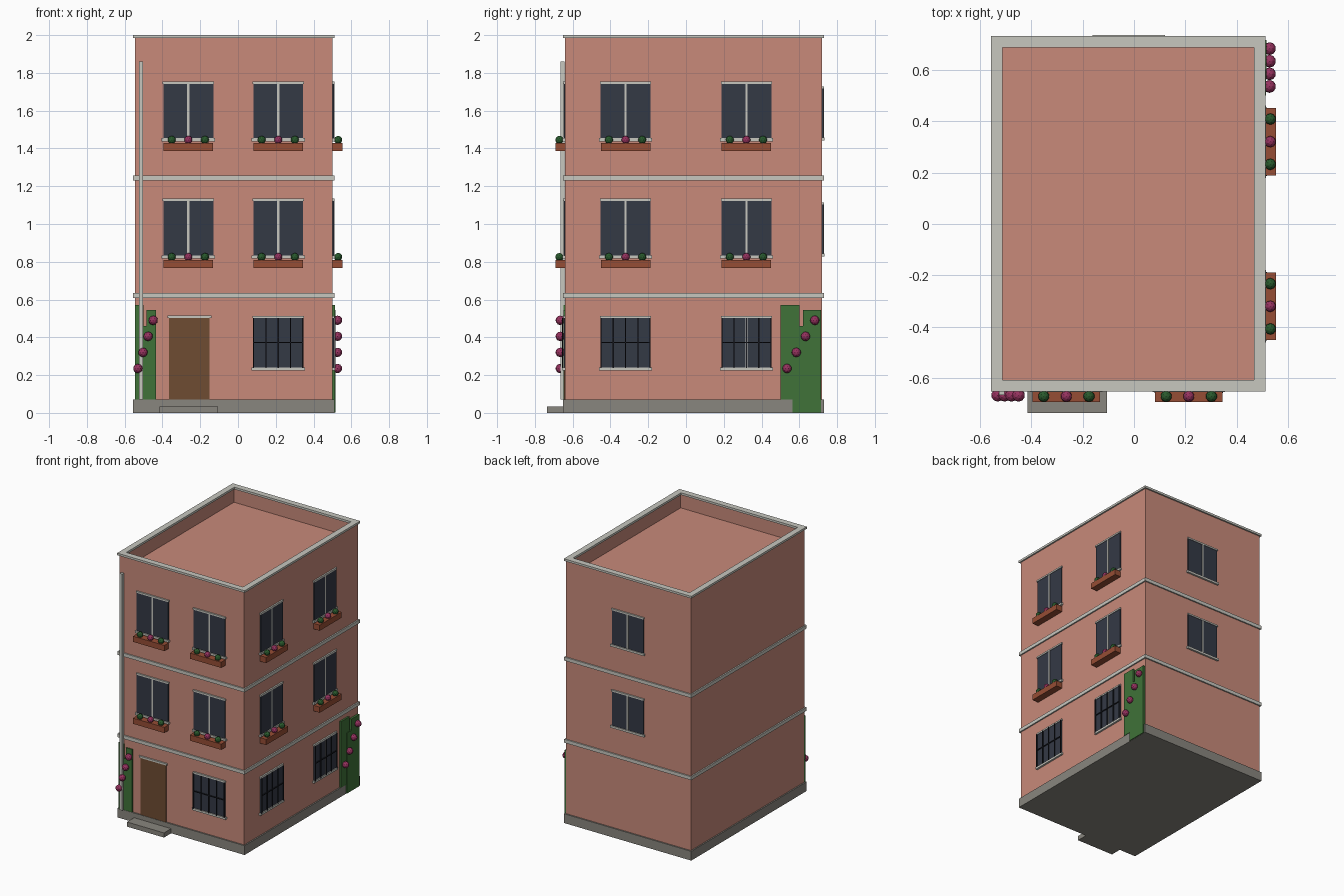
import bpy, bmesh
from mathutils import Vector, Matrix

if "Cube" in bpy.data.objects:
    bpy.data.objects.remove(bpy.data.objects["Cube"], do_unlink=True)


def material(name, rgb):
    m = bpy.data.materials.new(name)
    m.use_nodes = True
    m.diffuse_color = (*rgb, 1)
    m.node_tree.nodes["Principled BSDF"].inputs["Base Color"].default_value = (*rgb, 1)
    return m


WALL = material("salmon plaster", (.58, .254, .195))
TRIM = material("pale stone", (.57, .57, .52))
STONE = material("grey plinth stone", (.25, .238, .21))
GLASS = material("dark glass", (.034, .041, .06))
WOOD = material("brown wood", (.156, .072, .032))
CLAY = material("terracotta", (.305, .075, .035))
IVY = material("ivy green", (.05, .17, .04))
LEAF = material("leaf green", (.022, .1, .026))
PINK = material("flower pink", (.305, .032, .114))
IRON = material("black iron", (.01, .011, .016))

# Outer wall planes
X0, X1, Y0, Y1 = -.545, .5, -.64, .72


def finish(bm, name, mat):
    me = bpy.data.meshes.new(name)
    bm.to_mesh(me)
    bm.free()
    me.materials.append(mat)
    ob = bpy.data.objects.new(name, me)
    bpy.context.collection.objects.link(ob)
    return ob


def box_mesh(lo, hi):
    bm = bmesh.new()
    lo, hi = Vector(lo), Vector(hi)
    size = hi - lo
    mat = Matrix.Translation((lo + hi) / 2) @ Matrix.Diagonal((*size, 1))
    bmesh.ops.create_cube(bm, size=1, matrix=mat)
    return bm


def box(name, lo, hi, mat):
    return finish(box_mesh(lo, hi), name, mat)


def on_wall(side, u, z, d):
    """Point at u along a wall, height z, distance d out from its surface."""
    return {"front": (u, Y0 - d, z), "right": (X1 + d, u, z), "back": (u, Y1 + d, z)}[side]


def plate(name, side, u0, u1, z0, z1, d, mat, d0=-.005):
    a, b = on_wall(side, u0, z0, d0), on_wall(side, u1, z1, d)
    box(name, [min(p) for p in zip(a, b)], [max(p) for p in zip(a, b)], mat)


def ball(name, side, u, z, d, r, mat):
    bm = bmesh.new()
    bmesh.ops.create_icosphere(bm, subdivisions=2, radius=r,
                               matrix=Matrix.Translation(on_wall(side, u, z, d)))
    finish(bm, name, mat)


def slab(name, z0, z1, grow, mat):
    box(name, (X0 - grow, Y0 - grow, z0), (X1 + grow, Y1 + grow, z1), mat)


def sunken_top(bm, rim, depth):
    bm.faces.ensure_lookup_table()
    top = max(bm.faces, key=lambda f: f.calc_center_median().z)
    bmesh.ops.inset_region(bm, faces=[top], thickness=rim)
    inner = bmesh.ops.extrude_face_region(bm, geom=[top])
    verts = [v for v in inner["geom"] if isinstance(v, bmesh.types.BMVert)]
    bmesh.ops.translate(bm, verts=verts, vec=(0, 0, -depth))
    if top.is_valid:
        bmesh.ops.delete(bm, geom=[top], context='FACES_ONLY')


# Building body with sunken roof, plinth, step and bands
body = box_mesh((X0, Y0, .05), (X1, Y1, 1.99))
sunken_top(body, .035, .11)
finish(body, "body", WALL)
slab("plinth", 0, .07, .01, STONE)
box("door_step", (-.415, -.735, 0), (-.105, Y0, .035), STONE)
for z in (.608, 1.23):
    slab("floor_band", z, z + .026, .01, TRIM)

# Parapet coping: four strips
G, T = .011, .034
for y0, y1 in ((Y0 - G, Y0 + T), (Y1 - T, Y1 + G)):
    box("coping_end", (X0 - G, y0, 1.984), (X1 + G, y1, 2), TRIM)
for x0, x1 in ((X0 - G, X0 + T), (X1 - T, X1 + G)):
    box("coping_side", (x0, Y0 + T, 1.984), (x1, Y1 - T, 2), TRIM)


# Windows
def window(side, u, z0, z1, mullion=True):
    w = .132
    plate("window_glass", side, u - w, u + w, z0, z1, .007, GLASS)
    plate("window_lintel", side, u - w - .004, u + w + .004, z1, z1 + .012, .011, TRIM)
    plate("window_sill", side, u - w - .009, u + w + .009, z0 - .012, z0 + .004, .014, TRIM)
    if mullion:
        plate("window_mullion", side, u - .006, u + .006, z0, z1, .01, TRIM)


def flower_box(side, u, z):
    plate("flower_box", side, u - .131, u + .131, z, z + .043, .052, CLAY)
    for off, mat in ((-.088, LEAF), (0, PINK), (.088, LEAF)):
        ball("box_plant", side, u + off, z + .058, .03, .022, mat)


def barred_window(side, u, mullion):
    z0, z1 = .237, .502
    window(side, u, z0, z1, mullion)
    for i in range(-2, 3):
        c = u + i * .065
        plate("window_bar", side, c - .003, c + .003, z0, z1, .017, IRON, .011)
    plate("window_crossbar", side, u - .132, u + .132, .369, .376, .017, IRON, .011)


for side, places in (("front", (-.263, .213)), ("right", (-.32, .32))):
    for u in places:
        for z in (.83, 1.45):
            window(side, u, z, z + .292)
            flower_box(side, u, z - .063)
for z in (.84, 1.455):
    window("back", -.02, z, z + .262)
barred_window("front", .213, False)
barred_window("right", -.32, False)
barred_window("right", .32, True)

# Door
plate("door", "front", -.365, -.15, .07, .502, .007, WOOD)
plate("door_lintel", "front", -.374, -.141, .502, .515, .012, TRIM)

# Drain pipe
box("drain_pipe", (-.525, -.665, .07), (-.504, -.644, 1.86), TRIM)

# Climbing ivy with blossoms
plate("ivy_front_tall", "front", -.545, -.5, .07, .57, .008, IVY)
plate("ivy_front_low", "front", -.5, -.433, .07, .46, .008, IVY)
plate("ivy_front_top", "front", -.485, -.433, .46, .545, .008, IVY)
plate("ivy_right_tall", "right", .5, .6, .07, .57, .013, IVY)
plate("ivy_right_low", "right", .565, .715, .002, .46, .016, IVY)
plate("ivy_right_top", "right", .62, .715, .46, .545, .016, IVY)
for i in range(4):
    z = .235 + i * .085
    ball("ivy_blossom", "front", -.53 + i * .027, z, .026, .025, PINK)
    ball("ivy_blossom", "right", .535 + i * .049, z, .027, .025, PINK)
